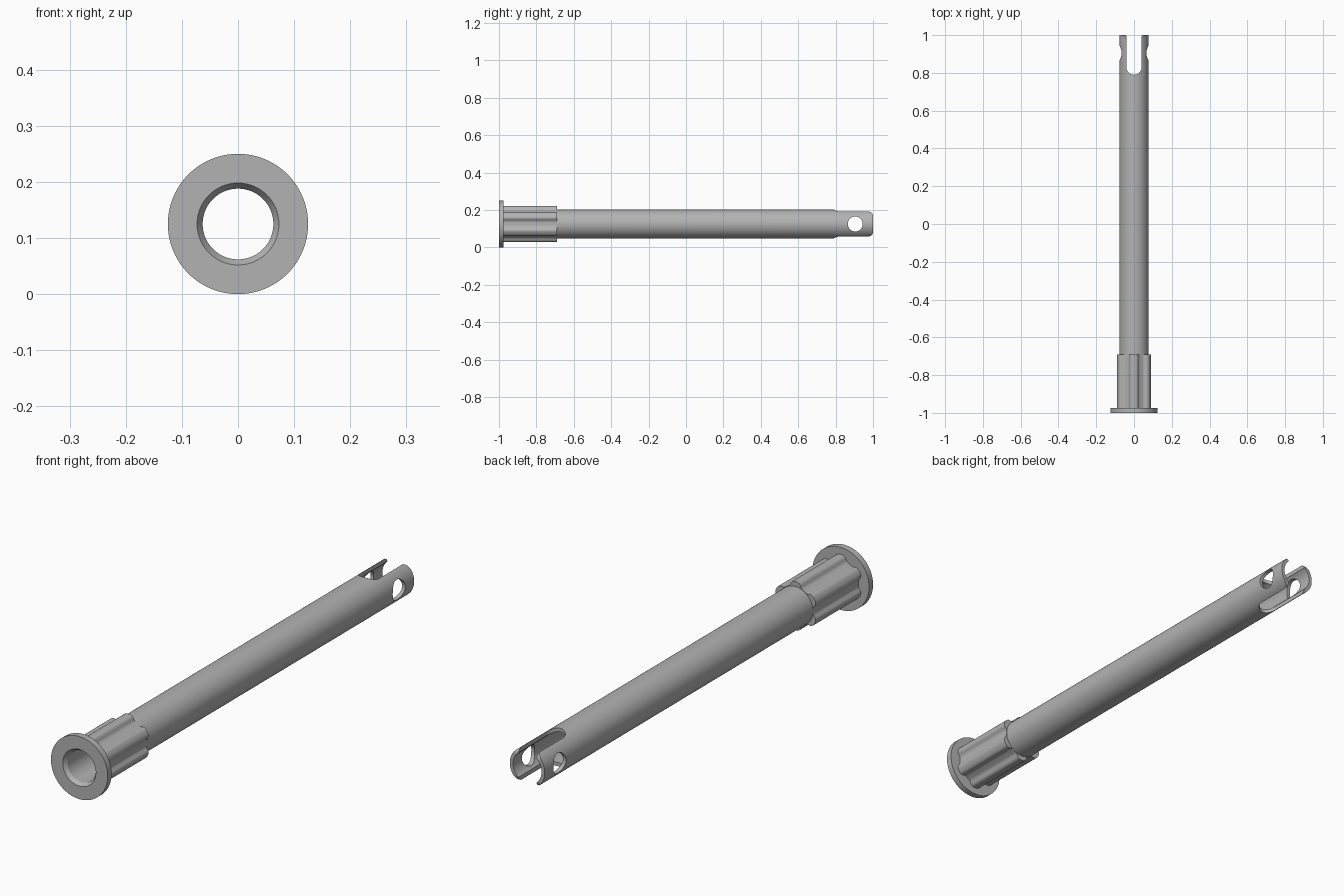
import bpy, bmesh
from math import sin, cos, tau, pi, tanh
from mathutils import Vector

cube = bpy.data.objects.get("Cube")
if cube:
    bpy.data.objects.remove(cube)

AXIS_Z = 0.125
BORE, TUBE, FLANGE = 0.063, 0.077, 0.125

grey = bpy.data.materials.new("plain grey")
grey.use_nodes = True
grey.diffuse_color = (0.45, 0.45, 0.45, 1)
grey.node_tree.nodes["Principled BSDF"].inputs["Base Color"].default_value = (0.45, 0.45, 0.45, 1)


def finish(bm, name):
    bmesh.ops.recalc_face_normals(bm, faces=bm.faces)
    mesh = bpy.data.meshes.new(name)
    bm.to_mesh(mesh)
    bm.free()
    mesh.materials.append(grey)
    obj = bpy.data.objects.new(name, mesh)
    bpy.context.collection.objects.link(obj)
    return obj


def revolve(name, profile, radius=lambda r, a: r, steps=96):
    """Closed (y, radius) profile swept around the long axis."""
    bm = bmesh.new()
    rings = []
    for i in range(steps):
        a = tau * i / steps
        rings.append([bm.verts.new((radius(r, a) * cos(a), y, AXIS_Z + radius(r, a) * sin(a)))
                      for y, r in profile])
    n = len(profile)
    for i in range(steps):
        p, q = rings[i], rings[(i + 1) % steps]
        for j in range(n):
            k = (j + 1) % n
            bm.faces.new((p[j], p[k], q[k], q[j]))
    return finish(bm, name)


def prism(name, outline, direction):
    """Outline of 3D points pushed along a direction, used as a cutter."""
    bm = bmesh.new()
    face = bm.faces.new([bm.verts.new(p) for p in outline])
    new = bmesh.ops.extrude_face_region(bm, geom=[face])["geom"]
    bmesh.ops.translate(bm, vec=Vector(direction),
                        verts=[v for v in new if isinstance(v, bmesh.types.BMVert)])
    obj = finish(bm, name)
    obj.hide_render = True
    obj.hide_set(True)
    return obj


def arc(cx, cy, r, start, end, steps=24):
    return [(cx + r * cos(start + (end - start) * i / steps),
             cy + r * sin(start + (end - start) * i / steps)) for i in range(steps + 1)]


# Hollow tube with a front flange and a chamfered mouth
tube = revolve("flanged_tube", [
    (-1, 0.073), (-1, FLANGE), (-0.975, FLANGE), (-0.975, TUBE),
    (1, TUBE), (1, BORE), (-0.985, BORE)])


# Sleeve with six rounded lobes behind the flange
def lobed(r, a):
    if r < TUBE:
        return r
    return r + 0.0095 * tanh(1.8 * cos(6 * (a - pi / 2))) / tanh(1.8)


sleeve = revolve("lobed_sleeve", [
    (-0.98, 0.07), (-0.98, 0.0875), (-0.69, 0.0875), (-0.69, 0.07)], lobed, 192)

# Fork slot, cross-pin hole and rounded prong corners
slot = [(x, y, -0.1) for x, y in arc(0, 0.83, 0.04, pi, tau) + [(0.04, 1.1), (-0.04, 1.1)]]
hole = [(-0.2, y, z) for y, z in arc(0.905, AXIS_Z, 0.04, 0, tau, 48)[:-1]]
cutters = [prism("slot_cutter", slot, (0, 0, 0.5)), prism("pin_hole_cutter", hole, (0.4, 0, 0))]
R, H = 0.025, 0.0665
for side, label in ((1, "upper"), (-1, "lower")):
    corner = arc(1 - R, H - R, R, pi / 2, 0, 10) + [(1.1, H - R), (1.1, 0.2), (1 - R, 0.2)]
    cutters.append(prism(label + "_corner_cutter",
                         [(-0.2, y, AXIS_Z + side * z) for y, z in corner], (0.4, 0, 0)))
for cutter in cutters:
    cut = tube.modifiers.new(cutter.name, "BOOLEAN")
    cut.operation = "DIFFERENCE"
    cut.solver = "EXACT"
    cut.object = cutter

# Bake the cuts, then smooth the round surfaces
for obj in (tube, sleeve):
    bpy.ops.object.select_all(action="DESELECT")
    obj.select_set(True)
    bpy.context.view_layer.objects.active = obj
    for m in list(obj.modifiers):
        bpy.ops.object.modifier_apply(modifier=m.name)
    bpy.ops.object.shade_smooth_by_angle(angle=0.52)
for cutter in cutters:
    bpy.data.objects.remove(cutter)
